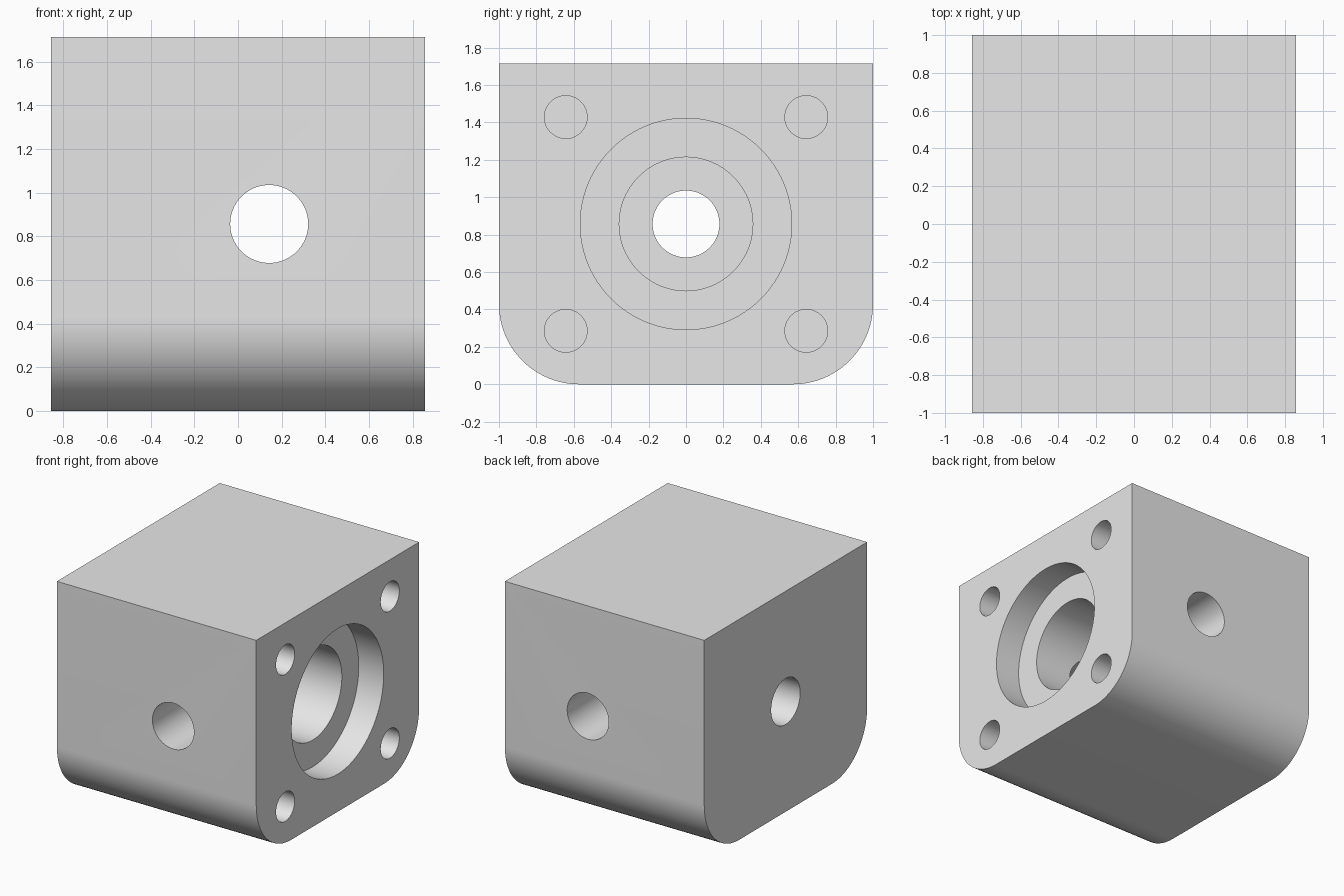
import bpy
import bmesh
from math import sin, cos, pi, radians
from mathutils import Matrix, Vector

old = bpy.data.objects.get("Cube")
if old:
    bpy.data.objects.remove(old, do_unlink=True)

U = 2 / 28                      # design unit
HALF_X, HALF_Y, HEIGHT = 12 * U, 14 * U, 24 * U
MID_Z = HEIGHT / 2
CORNER = 6 * U

# Plain grey metal
grey = bpy.data.materials.new("plain_grey")
grey.use_nodes = True
colour = (0.8, 0.8, 0.8, 1)
grey.diffuse_color = colour
grey.node_tree.nodes["Principled BSDF"].inputs["Base Color"].default_value = colour


def link(name, bm):
    bmesh.ops.recalc_face_normals(bm, faces=bm.faces)
    mesh = bpy.data.meshes.new(name)
    bm.to_mesh(mesh)
    bm.free()
    mesh.materials.append(grey)
    obj = bpy.data.objects.new(name, mesh)
    bpy.context.collection.objects.link(obj)
    return obj


def make_block():
    """Extruded side profile with two rounded lower edges."""
    steps = 24
    profile = [(HALF_Y, HEIGHT), (-HALF_Y, HEIGHT)]
    for side, start in ((-1, pi), (1, 1.5 * pi)):
        for i in range(steps + 1):
            a = start + i / steps * pi / 2
            profile.append((side * (HALF_Y - CORNER) + CORNER * cos(a),
                            CORNER + CORNER * sin(a)))
    bm = bmesh.new()
    face = bm.faces.new([bm.verts.new((-HALF_X, y, z)) for y, z in profile])
    result = bmesh.ops.extrude_face_region(bm, geom=[face])
    verts = [v for v in result["geom"] if isinstance(v, bmesh.types.BMVert)]
    bmesh.ops.translate(bm, verts=verts, vec=(2 * HALF_X, 0, 0))
    return link("housing_block", bm)


def drill(block, name, start, end, radius, segments=96):
    """Cut a round hole running from start to end."""
    start, end = Vector(start), Vector(end)
    axis = end - start
    turn = Vector((0, 0, 1)).rotation_difference(axis).to_matrix().to_4x4()
    bm = bmesh.new()
    bmesh.ops.create_cone(bm, cap_ends=True, segments=segments,
                          radius1=radius, radius2=radius, depth=axis.length,
                          matrix=Matrix.Translation((start + end) / 2) @ turn)
    cutter = link(name, bm)
    cutter.hide_render = True
    mod = block.modifiers.new(name, "BOOLEAN")
    mod.operation = "DIFFERENCE"
    mod.solver = "EXACT"
    mod.object = cutter
    bpy.context.view_layer.objects.active = block
    bpy.ops.object.modifier_apply(modifier=name)
    bpy.data.objects.remove(cutter, do_unlink=True)


block = make_block()
out = HALF_X + 0.1

# Stepped bore in the right-hand end, narrowing to a through hole
drill(block, "bearing_recess", (out, 0, MID_Z), (HALF_X - 3 * U, 0, MID_Z), 0.565)
drill(block, "main_bore", (out, 0, MID_Z), (-5 * U, 0, MID_Z), 5 * U)
drill(block, "end_port", (out, 0, MID_Z), (-out, 0, MID_Z), 2.5 * U)

# Cross hole from front to back
drill(block, "cross_port", (2 * U, -HALF_Y - 0.1, MID_Z),
      (2 * U, HALF_Y + 0.1, MID_Z), 2.5 * U)

# Four blind fixing holes around the recess
for y in (-9 * U, 9 * U):
    for z in (MID_Z - 8 * U, MID_Z + 8 * U):
        drill(block, "fixing_hole", (out, y, z), (HALF_X - 8 * U, y, z), 1.6 * U, 48)

# Smooth curves, crisp edges
bpy.ops.object.select_all(action="DESELECT")
block.select_set(True)
bpy.context.view_layer.objects.active = block
bpy.ops.object.shade_smooth_by_angle(angle=radians(30))
